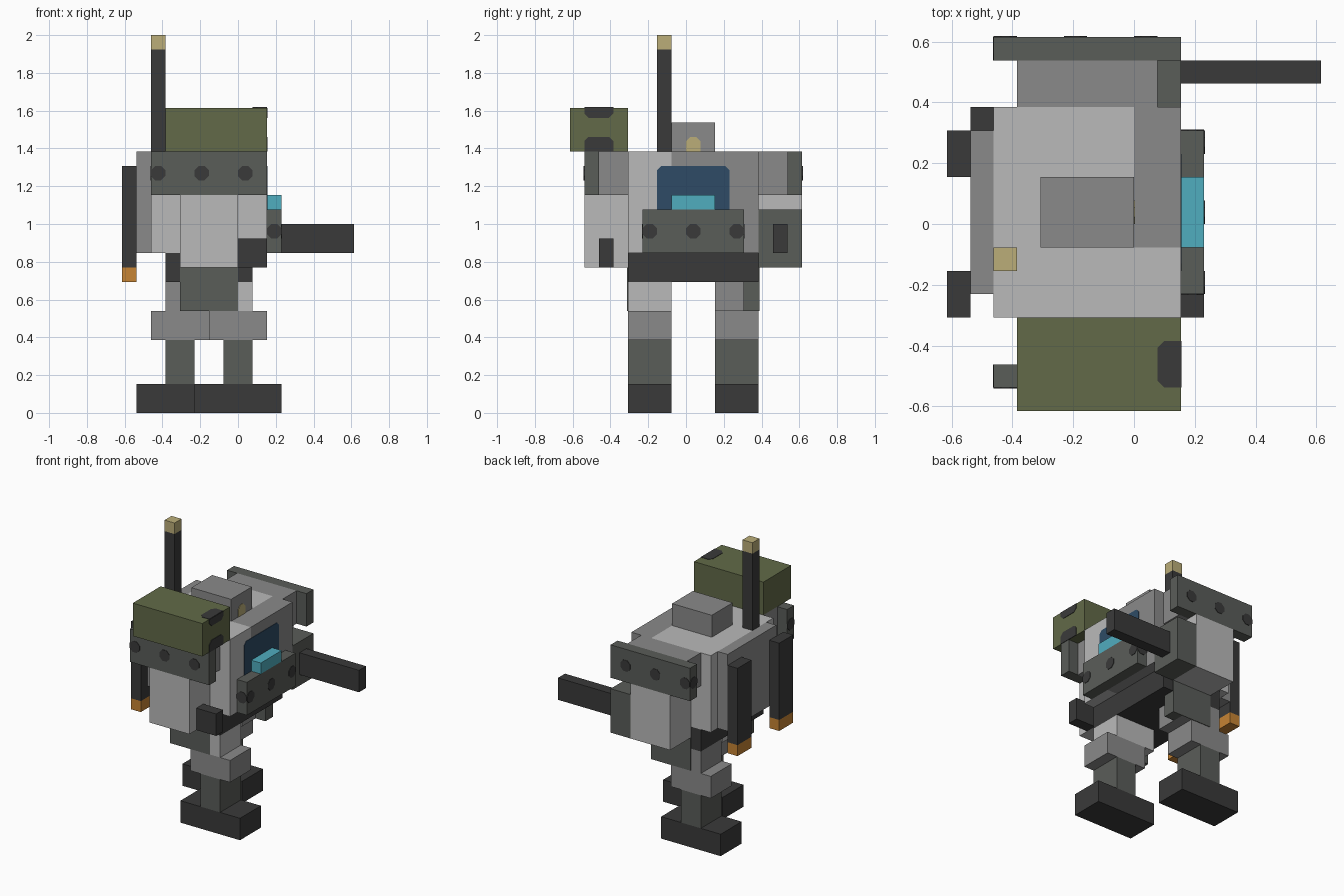
import bpy
import bmesh
from mathutils import Vector

cube = bpy.data.objects.get("Cube")
if cube:
    bpy.data.objects.remove(cube, do_unlink=True)

U = 1 / 13        # one block
THIN = 0.003      # half thickness of painted plates


def material(name, hex_code):
    srgb = [int(hex_code[i:i + 2], 16) / 255 for i in (0, 2, 4)]
    lin = [((c + 0.055) / 1.055) ** 2.4 if c > 0.04 else c / 12.92 for c in srgb]
    m = bpy.data.materials.new(name)
    m.use_nodes = True
    m.diffuse_color = (*lin, 1)
    m.node_tree.nodes["Principled BSDF"].inputs["Base Color"].default_value = (*lin, 1)
    return m


LIGHT = material("light grey", "bababa")
MID = material("mid grey", "8a8a8a")
STEEL = material("dark grey", "5a5d59")
DARK = material("charcoal", "3a3a3a")
OLIVE = material("olive", "626a48")
TAN = material("tan", "bbae79")
ORANGE = material("orange", "c68434")
CYAN = material("cyan", "50adbf")
NAVY = material("navy glass", "2e4b66")


def finish(bm, name, mat):
    bmesh.ops.recalc_face_normals(bm, faces=bm.faces)
    mesh = bpy.data.meshes.new(name)
    bm.to_mesh(mesh)
    bm.free()
    mesh.materials.append(mat)
    obj = bpy.data.objects.new(name, mesh)
    bpy.context.collection.objects.link(obj)
    return obj


def box(name, mat, x, y, z, grow=0.0):
    """Box from block ranges; grow pushes the y sides out slightly."""
    bm = bmesh.new()
    bmesh.ops.create_cube(bm, size=1)
    lo, hi = Vector((x[0], y[0], z[0])) * U, Vector((x[1], y[1], z[1])) * U
    lo.y -= grow
    hi.y += grow
    for v in bm.verts:
        v.co = Vector([hi[i] if v.co[i] > 0 else lo[i] for i in range(3)])
    return finish(bm, name, mat)


def plate(name, mat, axis, pos, a, b, cut=("ll", "hl", "hh", "lh")):
    """Thin painted plate facing an axis, with the listed corners chamfered."""
    c = 0.3
    ia, ib = [i for i in range(3) if i != axis]
    outline = []
    for n, key in enumerate(("ll", "hl", "hh", "lh")):
        pa, sa = (a[0], 1) if key[0] == "l" else (a[1], -1)
        pb, sb = (b[0], 1) if key[1] == "l" else (b[1], -1)
        pair = [(pa, pb + sb * c), (pa + sa * c, pb)]
        if key not in cut:
            pair = [(pa, pb)]
        outline += pair if n % 2 == 0 else pair[::-1]
    bm = bmesh.new()
    verts = []
    for p in outline:
        co = Vector()
        co[axis], co[ia], co[ib] = pos * U - THIN, p[0] * U, p[1] * U
        verts.append(bm.verts.new(co))
    face = bm.faces.new(verts)
    out = bmesh.ops.extrude_face_region(bm, geom=[face])
    shift = Vector()
    shift[axis] = 2 * THIN
    bmesh.ops.translate(bm, vec=shift,
                        verts=[g for g in out["geom"] if isinstance(g, bmesh.types.BMVert)])
    return finish(bm, name, mat)


def flip(y):
    """Mirror a y range across the hull's middle."""
    return (1 - y[1], 1 - y[0])


# Legs in a walking stance: one forward, one back
for side, cx, y, thigh_mat, thigh_x in (("right", 0, (-4, -1), LIGHT, (-3, 1)),
                                        ("left", -4, (2, 5), MID, (-5, -1))):
    box(side + "_foot", DARK, (cx - 3, cx + 3), y, (0, 2))
    box(side + "_shin", STEEL, (cx - 1, cx + 1), y, (2, 5))
    box(side + "_knee", MID, (cx - 2, cx + 2), y, (5, 7))
    box(side + "_thigh", thigh_mat, thigh_x, y, (7, 9))

# Pelvis and hull
box("pelvis", DARK, (-5, 1), (-4, 5), (9, 11))
box("hull_right", LIGHT, (-6, 2), (-4, -1), (11, 18))
box("hull_rear", LIGHT, (-6, 0), (-1, 5), (11, 18))
box("hull_front_corner", MID, (0, 2), (-1, 5), (11, 18))
box("backpack", MID, (-7, -6), (-3, 4), (11, 18))

# Cockpit window, nose and console
plate("window", NAVY, 0, 2, (-2, 3), (13, 17), cut=("lh", "hh"))
box("nose", STEEL, (2, 3), (-3, 4), (11, 14))
box("console", CYAN, (2, 3), (-1, 2), (14, 15))
for i, y in enumerate((-3, 0, 3)):
    plate(f"nose_rivet_{i}", DARK, 0, 3, (y, y + 1), (12, 13))
for y in (-3, 4):
    plate("nose_side_rivet", DARK, 1, y, (2, 3), (12, 13))

# Head with eye, and antenna
box("head", MID, (-4, 0), (-1, 2), (18, 20))
plate("eye", TAN, 0, 0, (0, 1), (18, 19), cut=("lh", "hh"))
box("antenna", DARK, (-6, -5), (-2, -1), (18, 25))
box("antenna_tip", TAN, (-6, -5), (-2, -1), (25, 26))

# Paired arms, shoulder plates, hip plates and exhausts
for side, place in (("right", lambda y: y), ("left", flip)):
    box(side + "_upper_arm", MID, (-5, 1), place((-6, -4)), (15, 18))
    box(side + "_forearm", LIGHT, (-4, 0), place((-7, -4)), (10, 15))
    box(side + "_shoulder_plate", STEEL, (-6, 2), place((-7, -6)), (15, 18))
    outer = place((-7, -7))[0]
    for x in (-6, -3, 0):
        plate(side + "_shoulder_rivet", DARK, 1, outer, (x, x + 1), (16, 17))
    plate(side + "_shoulder_back_rivet", DARK, 0, -6, place((-7, -6)), (16, 17))
    box(side + "_hip_plate", STEEL, (-4, 0), place((-4, -3)), (7, 10), grow=0.004)
    exhaust_y = (-4, -2) if side == "right" else (2, 4)
    box(side + "_exhaust", DARK, (-8, -7), exhaust_y, (10, 17))
    box(side + "_exhaust_glow", ORANGE, (-8, -7), exhaust_y, (9, 10))

# Weapons
box("small_barrel", DARK, (0, 2), (-6, -5), (10, 12))
box("gun_housing", STEEL, (0, 2), (5, 8), (10, 14))
box("gun_barrel", DARK, (2, 8), (6, 7), (11, 13))
box("launcher", OLIVE, (-5, 2), (-8, -4), (18, 21))
plate("launcher_upper_port", DARK, 0, 2, (-7, -5), (20.3, 21), cut=("ll", "hl"))
plate("launcher_lower_port", DARK, 0, 2, (-7, -5), (18, 19), cut=("lh", "hh"))
plate("launcher_top_port", DARK, 2, 21, (1, 2), (-7, -5), cut=("ll", "lh"))
